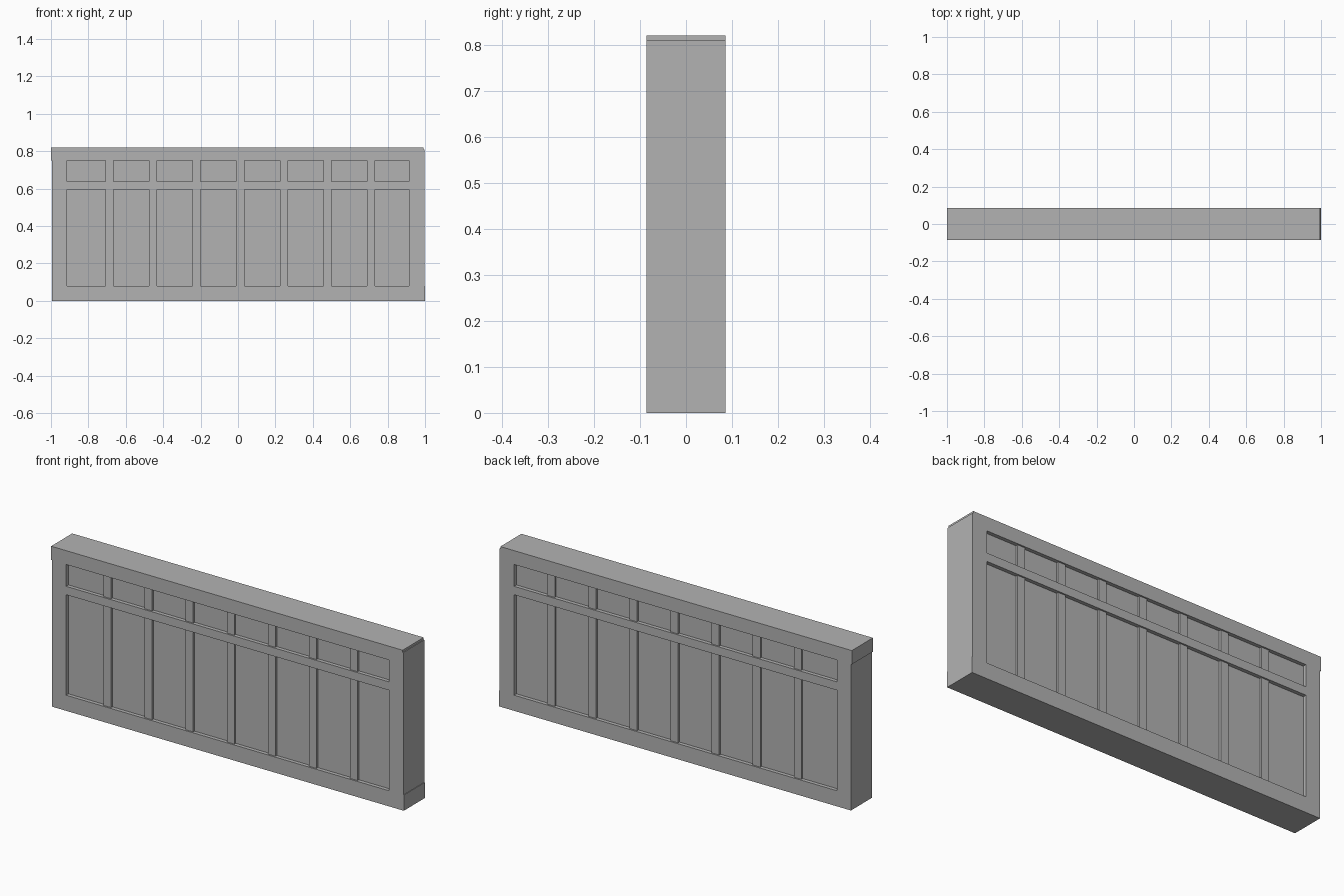
import bpy

cube = bpy.data.objects.get("Cube")
if cube:
    bpy.data.objects.remove(cube, do_unlink=True)

grey = bpy.data.materials.new("plain grey")
grey.use_nodes = True
colour = (0.45, 0.45, 0.45, 1)
grey.diffuse_color = colour
grey.node_tree.nodes["Principled BSDF"].inputs["Base Color"].default_value = colour


def box(name, x0, x1, z0, z1, depth):
    """Box centred on y = 0, given its extents and half depth."""
    bpy.ops.mesh.primitive_cube_add(
        size=1, location=((x0 + x1) / 2, 0, (z0 + z1) / 2))
    ob = bpy.context.object
    ob.name = name
    ob.scale = (x1 - x0, 2 * depth, z1 - z0)
    bpy.ops.object.transform_apply(location=False, rotation=False, scale=True)
    ob.data.materials.append(grey)
    return ob


DEPTH = 0.0855            # half depth of the frame
IN_X, IN_Z0, IN_Z1 = 0.915, 0.08, 0.75   # opening
RAIL_Z0, RAIL_Z1 = 0.595, 0.638
BAR = 0.0215              # half width of an upright bar

# Outer frame, with slightly overlapping corner joints
box("top_beam", -1, 0.993, IN_Z1, 0.821, DEPTH)
box("bottom_beam", -IN_X, 1, 0, IN_Z0, DEPTH)
box("right_post", -0.995, -IN_X, 0, IN_Z1, DEPTH)
box("left_post", IN_X, 0.997, IN_Z0, IN_Z1, DEPTH)
box("left_post_tip", 0.993, 0.997, IN_Z1, 0.81, DEPTH)

# Recessed panel and the cross rail flush with the frame
box("panel", -IN_X, IN_X, IN_Z0, IN_Z1, DEPTH - 0.019)
box("cross_rail", -IN_X, IN_X, RAIL_Z0, RAIL_Z1, DEPTH)

# Seven upright bars, split by the rail and set back from the frame
for i in range(7):
    x = 0.012 + (i - 3) * 0.233
    box(f"lower_bar_{i + 1}", x - BAR, x + BAR, IN_Z0, RAIL_Z0, DEPTH - 0.008)
    box(f"upper_bar_{i + 1}", x - BAR, x + BAR, RAIL_Z1, IN_Z1, DEPTH - 0.008)
